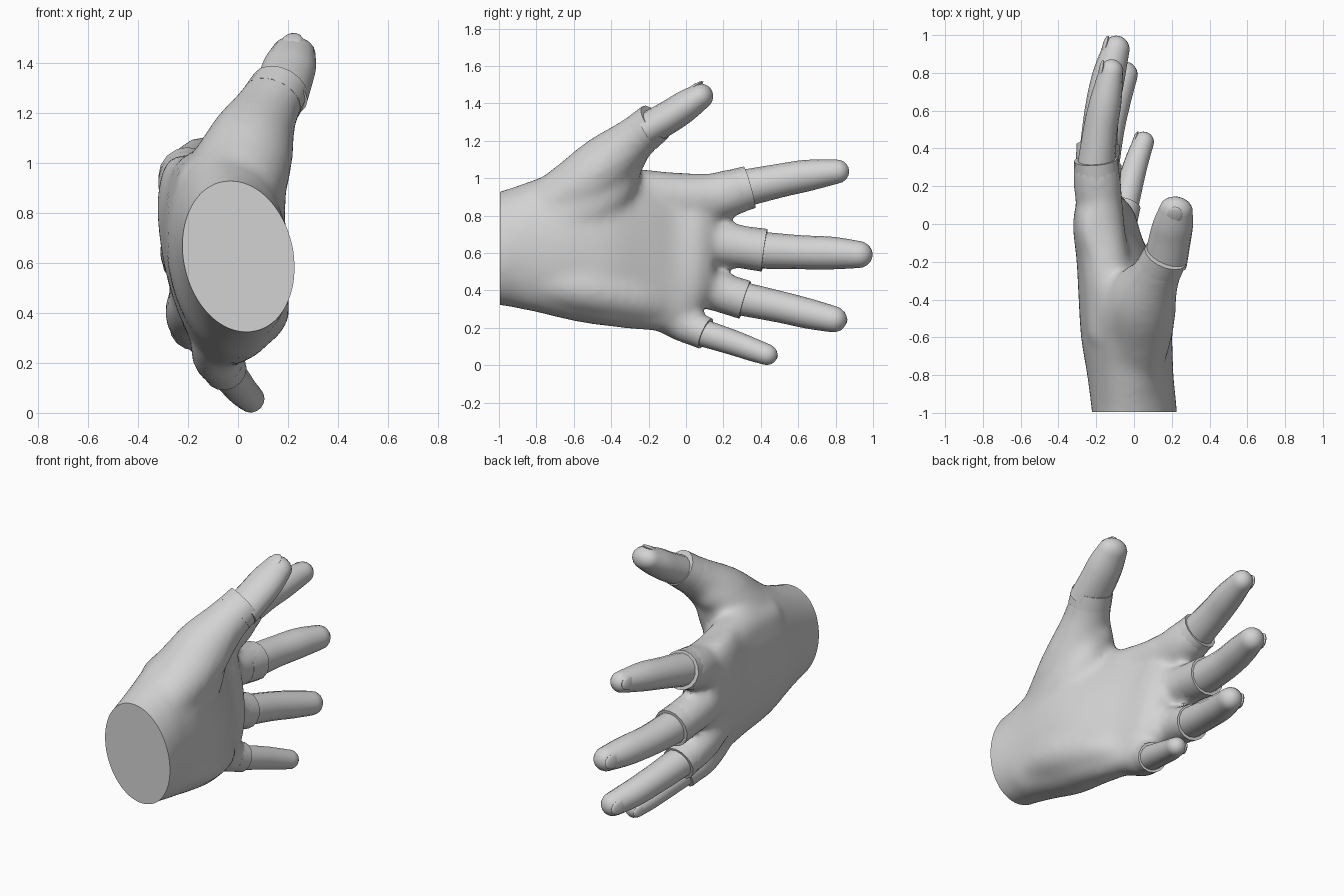
import bpy, bmesh, math
from mathutils import Vector

if "Cube" in bpy.data.objects:
    bpy.data.objects.remove(bpy.data.objects["Cube"])

grey = bpy.data.materials.new("light grey")
grey.diffuse_color = (0.65, 0.65, 0.65, 1)
grey.use_nodes = True
grey.node_tree.nodes["Principled BSDF"].inputs["Base Color"].default_value = grey.diffuse_color


def add_object(name, bm):
    bmesh.ops.recalc_face_normals(bm, faces=bm.faces)
    me = bpy.data.meshes.new(name)
    bm.to_mesh(me)
    bm.free()
    me.materials.append(grey)
    ob = bpy.data.objects.new(name, me)
    bpy.context.collection.objects.link(ob)
    return ob


def smooth(ob, angle=40):
    bpy.ops.object.select_all(action='DESELECT')
    ob.select_set(True)
    bpy.context.view_layer.objects.active = ob
    bpy.ops.object.shade_smooth_by_angle(angle=math.radians(angle))


def spline(points, steps=4):
    """Smooth interpolation through the control rows."""
    rows = [Vector(p) for p in points]
    out = []
    for i in range(len(rows) - 1):
        a, b = rows[max(i - 1, 0)], rows[i]
        c, d = rows[i + 1], rows[min(i + 2, len(rows) - 1)]
        for k in range(steps):
            t = k / steps
            out.append(0.5 * (2 * b + (c - a) * t + (2 * a - 5 * b + 4 * c - d) * t * t
                              + (3 * b - a - 3 * c + d) * t ** 3))
    return out + [rows[-1]]


def skin(bm, rings):
    """Closed surface through rings of points."""
    loops = [[bm.verts.new(p) for p in r] for r in rings]
    n = len(loops[0])
    for a, b in zip(loops, loops[1:]):
        for i in range(n):
            j = (i + 1) % n
            bm.faces.new((a[i], a[j], b[j], b[i]))
    bm.faces.new(loops[0][::-1])
    bm.faces.new(loops[-1])


def tube(bm, points, width=1.0, round_tip=False, sides=16):
    """Tapering tube along x, y, z, radius rows."""
    path = spline(points)
    rows = []
    for i, p in enumerate(path):
        d = (path[min(i + 1, len(path) - 1)] - path[max(i - 1, 0)]).to_3d().normalized()
        rows.append((p.to_3d(), d, p[3]))
    if round_tip:
        c, d, r = rows[-1]
        for a in (20, 40, 58, 74, 85):
            a = math.radians(a)
            rows.append((c + d * r * math.sin(a), d, r * math.cos(a)))
    rings = []
    for c, d, r in rows:
        u = (Vector((1, 0, 0)) - d * d.x).normalized()
        v = d.cross(u)
        rings.append([c + u * r * width * math.cos(t) + v * r * math.sin(t)
                      for t in (2 * math.pi * k / sides for k in range(sides))])
    skin(bm, rings)


# Glove sleeves: x, y, z, radius
sleeves = {
    "thumb": [(.0, -.76, .84, .14), (.025, -.56, .96, .168), (.05, -.42, 1.08, .162),
              (.11, -.28, 1.205, .124), (.168, -.165, 1.3, .109)],
    "index": [(-.16, -.1, .86, .09), (-.19, .17, .905, .13), (-.203, .34, .952, .115)],
    "middle": [(-.18, -.1, .66, .1), (-.2, .17, .65, .117), (-.19, .42, .615, .115)],
    "ring": [(-.17, -.1, .47, .09), (-.185, .12, .41, .112), (-.17, .315, .35, .105)],
    "little": [(-.1, -.17, .295, .09), (-.085, -.02, .225, .102), (-.05, .105, .17, .087)],
}

# Soft masses: web behind the thumb, thumb mound, heel, mid palm, index ridge
masses = [
    [(-.07, -.75, .88, .12), (-.05, -.5, .99, .135), (-.005, -.36, 1.08, .12), (.06, -.27, 1.15, .095)],
    [(.04, -.85, .72, .13), (.06, -.55, .83, .135), (.045, -.4, .94, .125), (.05, -.32, 1.07, .09)],
    [(.07, -.88, .46, .1), (.075, -.55, .415, .135), (.02, -.28, .36, .125), (-.04, -.12, .3, .09)],
    [(.05, -.88, .6, .13), (.045, -.55, .62, .145), (-.02, -.3, .62, .13), (-.09, -.1, .6, .09)],
    [(-.12, -.6, .9, .13), (-.14, -.3, .925, .128), (-.17, -.05, .9, .128), (-.185, .1, .9, .128)],
]

# Bare fingers: x, y, z, radius
fingers = {
    "thumb": [(.165, -.21, 1.26, .09), (.19, -.08, 1.335, .087),
              (.207, 0, 1.388, .083), (.222, .075, 1.437, .07)],
    "index": [(-.203, .29, .942, .1), (-.178, .5, .987, .09),
              (-.15, .65, 1.015, .084), (-.12, .808, 1.036, .064)],
    "middle": [(-.19, .37, .617, .1), (-.17, .6, .605, .091),
               (-.135, .78, .6, .087), (-.095, .925, .592, .072)],
    "ring": [(-.175, .27, .362, .091), (-.135, .5, .313, .084),
             (-.095, .66, .275, .08), (-.05, .79, .246, .07)],
    "little": [(-.058, .06, .183, .074), (-.01, .25, .122, .067),
               (.02, .35, .086, .062), (.05, .433, .057, .056)],
}

# Palm and wrist sections: y, centre x, centre z, half width, half height, lean
sections = [(-1.1, .005, .62, .218, .29, -.06), (-1, .003, .625, .224, .304, -.055),
            (-.8, -.02, .64, .227, .357, -.04), (-.6, -.04, .65, .24, .415, -.03),
            (-.4, -.06, .64, .23, .435, -.05), (-.2, -.105, .615, .19, .43, -.07),
            (-.05, -.145, .61, .155, .425, -.1), (.07, -.16, .65, .138, .37, -.1),
            (.15, -.18, .66, .1, .3, -.08)]

bm = bmesh.new()
rings = []
for y, cx, cz, rx, rz, lean in spline(sections):
    ring = []
    for k in range(32):
        c, s = math.cos(math.pi * k / 16), math.sin(math.pi * k / 16)
        flat = c ** 0.8 if c > 0 and y > -.9 else c   # palm side is flatter
        ring.append((cx + rx * flat + 2 * lean * rz * s, y, cz + rz * s))
    rings.append(ring)
skin(bm, rings)
for name, pts in sleeves.items():
    tube(bm, pts, 1.1 if name == "thumb" else 1.0)
for pts in masses:
    tube(bm, pts)
blend = add_object("glove_blend", bm)

# Fuse the palm and sleeves into one soft skin
mod = blend.modifiers.new("fuse", 'REMESH')
mod.mode = 'VOXEL'
mod.voxel_size = 0.02
mod = blend.modifiers.new("soften", 'SMOOTH')
mod.factor = 0.5
mod.iterations = 22
bpy.context.view_layer.update()
fused = bpy.data.meshes.new_from_object(
    blend.evaluated_get(bpy.context.evaluated_depsgraph_get()))
bpy.data.objects.remove(blend)

# Flat cut at the wrist
bm = bmesh.new()
bm.from_mesh(fused)
cut = bmesh.ops.bisect_plane(bm, geom=bm.verts[:] + bm.edges[:] + bm.faces[:],
                             plane_co=(0, -.995, 0), plane_no=(0, -1, 0), clear_outer=True)
bmesh.ops.contextual_create(
    bm, geom=[e for e in cut["geom_cut"] if isinstance(e, bmesh.types.BMEdge)])
smooth(add_object("glove_palm", bm))

for name, pts in sleeves.items():
    # Crisp cuff at the open end of each sleeve
    bm = bmesh.new()
    end, prev = Vector(pts[-1]), Vector(pts[-2])
    start = end.lerp(prev, 0.55)
    start[3] -= 0.004
    tube(bm, [start, end], 1.1 if name == "thumb" else 1.0)
    smooth(add_object(name + "_cuff", bm))

for name, pts in fingers.items():
    bm = bmesh.new()
    tube(bm, pts, 1.28 if name == "thumb" else 1.0, round_tip=True)
    smooth(add_object(name + "_finger", bm), 60)

    # Fingernail on the back of the tip
    tip, prev = Vector(pts[-1]), Vector(pts[-2])
    d = (tip - prev).to_3d().normalized()
    out = Vector((-.1, -.4, 1)) if name == "thumb" else Vector((-1, 0, 0.1))
    out = (out - d * out.dot(d)).normalized()
    side = d.cross(out)
    r = tip[3]
    centre = tip.to_3d() + out * r * 0.84 + d * r * 0.02
    bm = bmesh.new()
    bmesh.ops.create_uvsphere(bm, u_segments=14, v_segments=8, radius=1)
    for v in bm.verts:
        x, y, z = v.co
        v.co = centre + d * x * r * 0.8 + side * y * r * 0.62 + out * z * r * 0.2
    smooth(add_object(name + "_nail", bm), 60)
